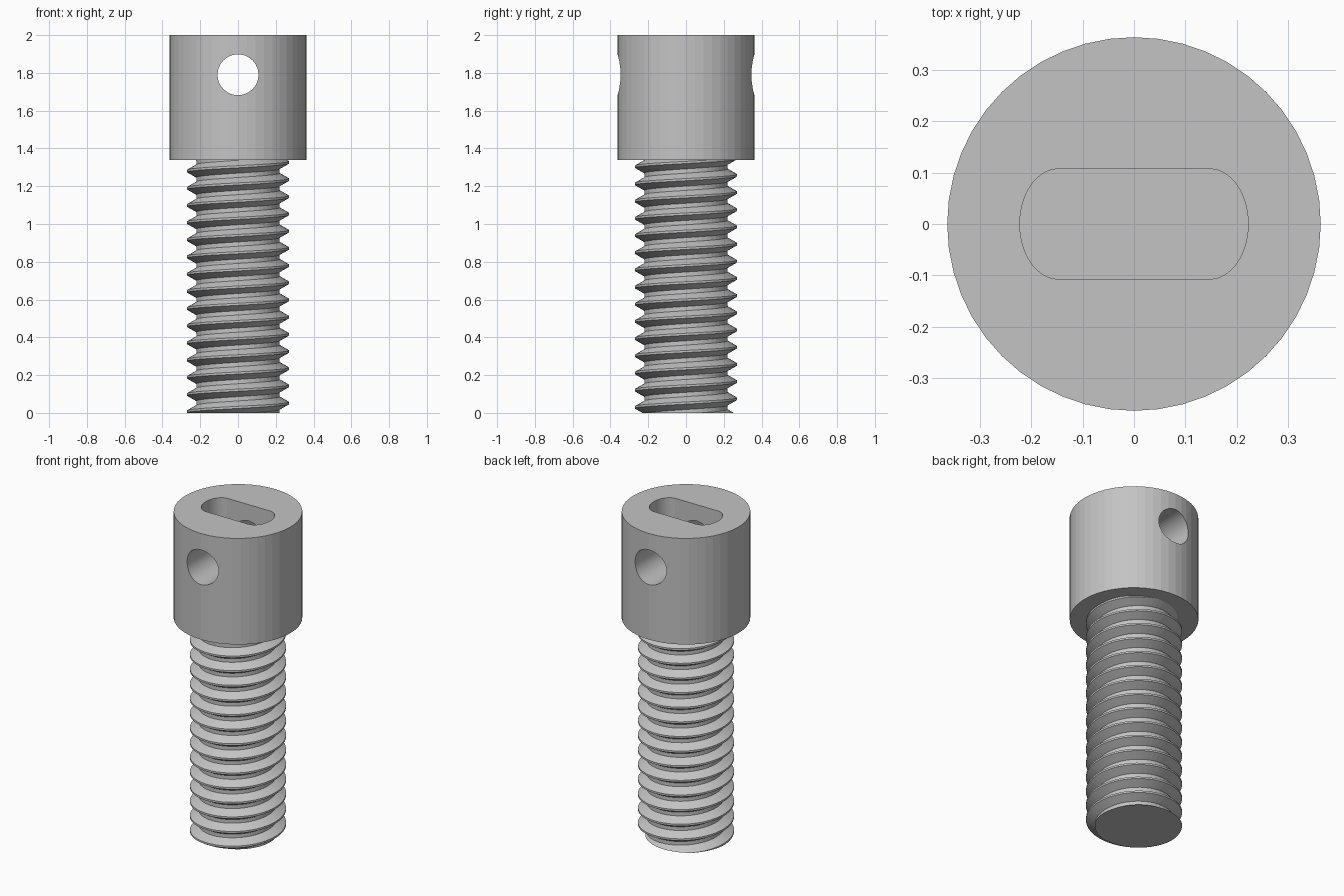
import bpy, bmesh
from math import cos, sin, pi, tau, copysign

if "Cube" in bpy.data.objects:
    bpy.data.objects.remove(bpy.data.objects["Cube"])

HEAD_R, HEAD_Z, TOP = 0.363, 1.34, 2.0
PITCH, CREST_R, ROOT_R = 0.091, 0.271, 0.221
HOLE_R, HOLE_Z = 0.108, 1.79
SEG = 48

steel = bpy.data.materials.new("steel grey")
steel.use_nodes = True
grey = (0.55, 0.55, 0.55, 1)
steel.diffuse_color = grey
steel.node_tree.nodes["Principled BSDF"].inputs["Base Color"].default_value = grey


def make_object(name, bm):
    bmesh.ops.recalc_face_normals(bm, faces=bm.faces)
    mesh = bpy.data.meshes.new(name)
    bm.to_mesh(mesh)
    bm.free()
    mesh.materials.append(steel)
    obj = bpy.data.objects.new(name, mesh)
    bpy.context.collection.objects.link(obj)
    return obj


def prism(name, outline, vector):
    """Closed solid swept from an outline along a vector."""
    bm = bmesh.new()
    face = bm.faces.new([bm.verts.new(p) for p in outline])
    ext = bmesh.ops.extrude_face_region(bm, geom=[face], use_keep_orig=True)
    moved = [g for g in ext["geom"] if isinstance(g, bmesh.types.BMVert)]
    bmesh.ops.translate(bm, vec=vector, verts=moved)
    return make_object(name, bm)


angles = [tau * i / SEG for i in range(SEG)]

# Head cylinder
head = prism("head", [(HEAD_R * cos(a), HEAD_R * sin(a), HEAD_Z) for a in angles],
             (0, 0, TOP - HEAD_Z))

# Cross hole and top slot, cut out of the head
hole = prism("cross_hole_cutter",
             [(HOLE_R * cos(a), -0.5, HOLE_Z + HOLE_R * sin(a)) for a in angles], (0, 1, 0))
slot_outline = []
for i in range(SEG):
    a = tau * (i + 0.5) / SEG
    slot_outline.append((copysign(0.147, cos(a)) + 0.075 * cos(a), 0.107 * sin(a), 1.67))
slot = prism("slot_cutter", slot_outline, (0, 0, 0.5))
for cutter in (hole, slot):
    cut = head.modifiers.new(cutter.name, "BOOLEAN")
    cut.operation = "DIFFERENCE"
    cut.solver = "EXACT"
    cut.object = cutter
bpy.context.view_layer.update()
cut_mesh = bpy.data.meshes.new_from_object(
    head.evaluated_get(bpy.context.evaluated_depsgraph_get()))
head.modifiers.clear()
head.data = cut_mesh
for cutter in (hole, slot):
    bpy.data.objects.remove(cutter)

# Threaded shaft: a right-handed helical sweep, trimmed flat at both ends
profile = [(CREST_R, -PITCH / 16), (CREST_R, PITCH / 16),
           (ROOT_R, PITCH * 3 / 8), (ROOT_R, PITCH * 5 / 8)]
bm = bmesh.new()
columns = []
for i in range(SEG + 1):
    a = tau * i / SEG
    rise = 0.052 + PITCH * i / SEG
    columns.append([bm.verts.new((r * cos(a), r * sin(a), rise + dz + PITCH * turn))
                    for turn in range(-3, 17) for r, dz in profile])
for left, right in zip(columns, columns[1:]):
    for j in range(len(left) - 1):
        bm.faces.new((left[j], right[j], right[j + 1], left[j + 1]))
bmesh.ops.remove_doubles(bm, verts=bm.verts, dist=1e-5)
for height, direction in ((0, -1), (HEAD_Z + 0.003, 1)):
    bmesh.ops.bisect_plane(bm, geom=bm.verts[:] + bm.edges[:] + bm.faces[:], dist=1e-6,
                           plane_co=(0, 0, height), plane_no=(0, 0, direction),
                           clear_outer=True)
bmesh.ops.holes_fill(bm, edges=[e for e in bm.edges if e.is_boundary], sides=0)
make_object("threaded_shaft", bm)
